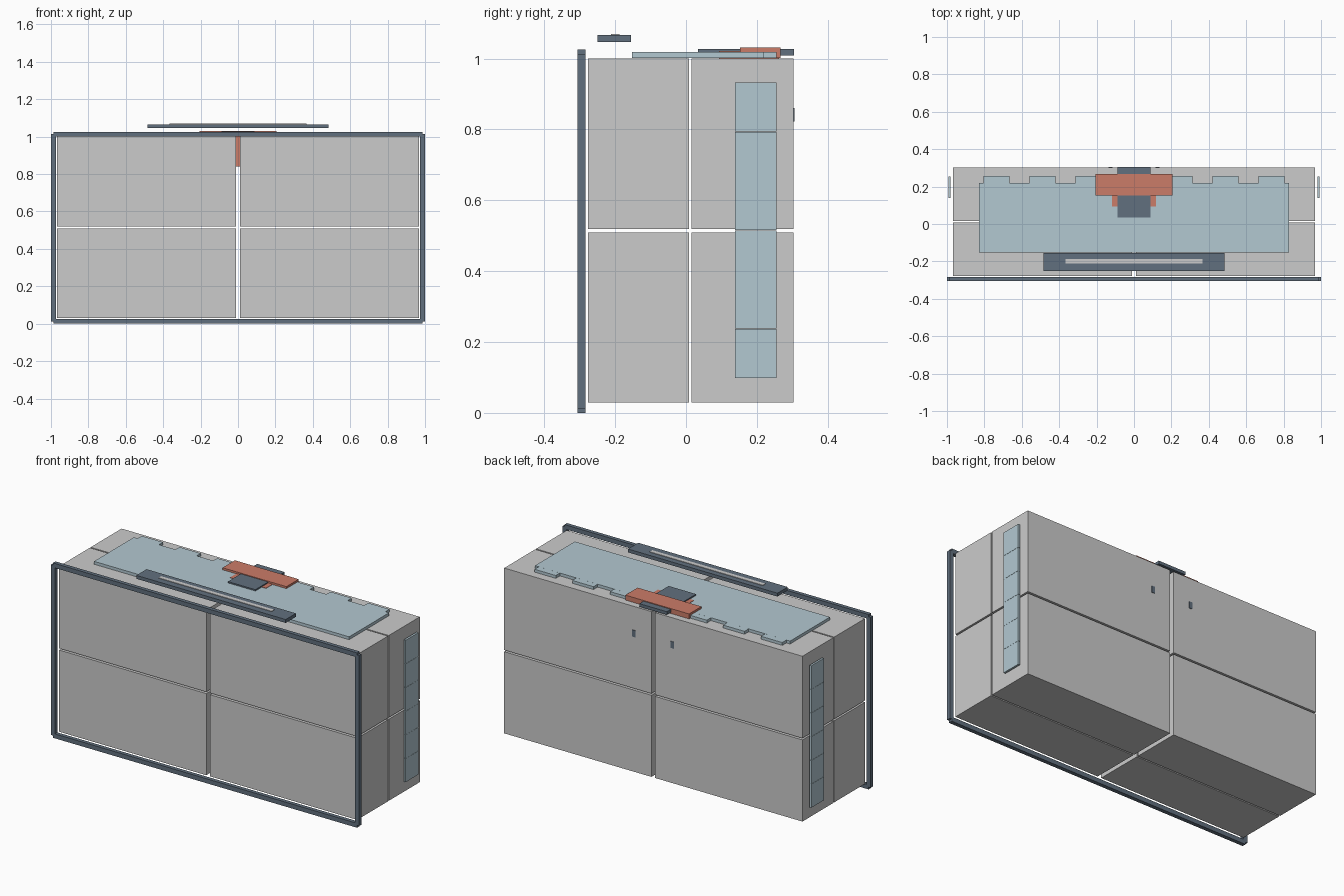
import bpy, bmesh

if "Cube" in bpy.data.objects:
    bpy.data.objects.remove(bpy.data.objects["Cube"])


def material(name, rgb):
    m = bpy.data.materials.new(name)
    m.diffuse_color = (*rgb, 1)
    m.use_nodes = True
    m.node_tree.nodes["Principled BSDF"].inputs["Base Color"].default_value = m.diffuse_color
    return m


DARK = material("dark_slate", (0.12, 0.16, 0.21))
BLUE = material("pale_blue", (0.45, 0.58, 0.64))
RED = material("brick_red", (0.60, 0.20, 0.14))


def build(name, boxes, mat=None):
    """One object made of boxes given as ((x0, x1), (y0, y1), (z0, z1))."""
    bm = bmesh.new()
    for b in boxes:
        verts = bmesh.ops.create_cube(bm, size=1)["verts"]
        for v in verts:
            v.co = [(lo + hi) / 2 + c * (hi - lo) for c, (lo, hi) in zip(v.co, b)]
    mesh = bpy.data.meshes.new(name)
    bm.to_mesh(mesh)
    bm.free()
    ob = bpy.data.objects.new(name, mesh)
    bpy.context.collection.objects.link(ob)
    if mat:
        mesh.materials.append(mat)
    return ob


# eight body blocks separated by narrow gaps
for side, xr in (("left", (-0.968, -0.012)), ("right", (0.012, 0.968))):
    for depth, yr in (("front", (-0.277, 0.008)), ("back", (0.016, 0.303))):
        for level, zr in (("lower", (0.03, 0.509)), ("upper", (0.519, 1.0))):
            build(f"{level}_{depth}_{side}_block", [(xr, yr, zr)])

# front frame: posts end at the centre line of the rails
FY = (-0.306, -0.283)
for s, side in ((-1, "left"), (1, "right")):
    build(f"frame_post_{side}", [(sorted((s * 0.974, s * 1.0)), FY, (0.013, 1.013))], DARK)
for level, z in (("bottom", 0.0), ("top", 1.0)):
    build(f"frame_rail_{level}", [((-0.987, 0.987), FY, (z, z + 0.026))], DARK)

# top panel with tabs along its rear edge
build("top_panel", [((-0.828, 0.828), (-0.152, 0.218), (1.002, 1.019))], BLUE)
for i in range(-3, 4):
    if i:
        x = i * 0.245
        build(f"panel_tab_{i + 4}", [((x - 0.069, x + 0.069), (0.18, 0.256), (1.002, 1.0188))], BLUE)

# stacked side plates
for s, side in ((-1, "left"), (1, "right")):
    for i in range(6):
        z = 0.099 + i * 0.139
        build(f"side_plate_{side}_{i + 1}",
              [(sorted((s * 0.98, s * 0.992)), (0.138, 0.255), (z, z + 0.138))], BLUE)

# red latch: body sunk between the blocks and a wide crossbar
build("latch_body", [((-0.117, 0.117), (0.093, 0.262), (0.84, 1.021))], RED)
build("latch_crossbar", [((-0.207, 0.207), (0.153, 0.267), (1.002, 1.031))], RED)
build("latch_slide", [((-0.089, 0.089), (0.034, 0.305), (1.009, 1.027))], DARK)

# raised handle bar with an inlaid strip
build("handle_bar", [((-0.485, 0.485), (-0.25, -0.155), (1.046, 1.066))], DARK)
build("handle_strip", [((-0.367, 0.367), (-0.212, -0.188), (1.058, 1.069))])

# small pads on the back
for s, side in ((-1, "left"), (1, "right")):
    build(f"back_pad_{side}", [((s * 0.125 - 0.01, s * 0.125 + 0.01), (0.300, 0.306), (0.822, 0.861))], DARK)
